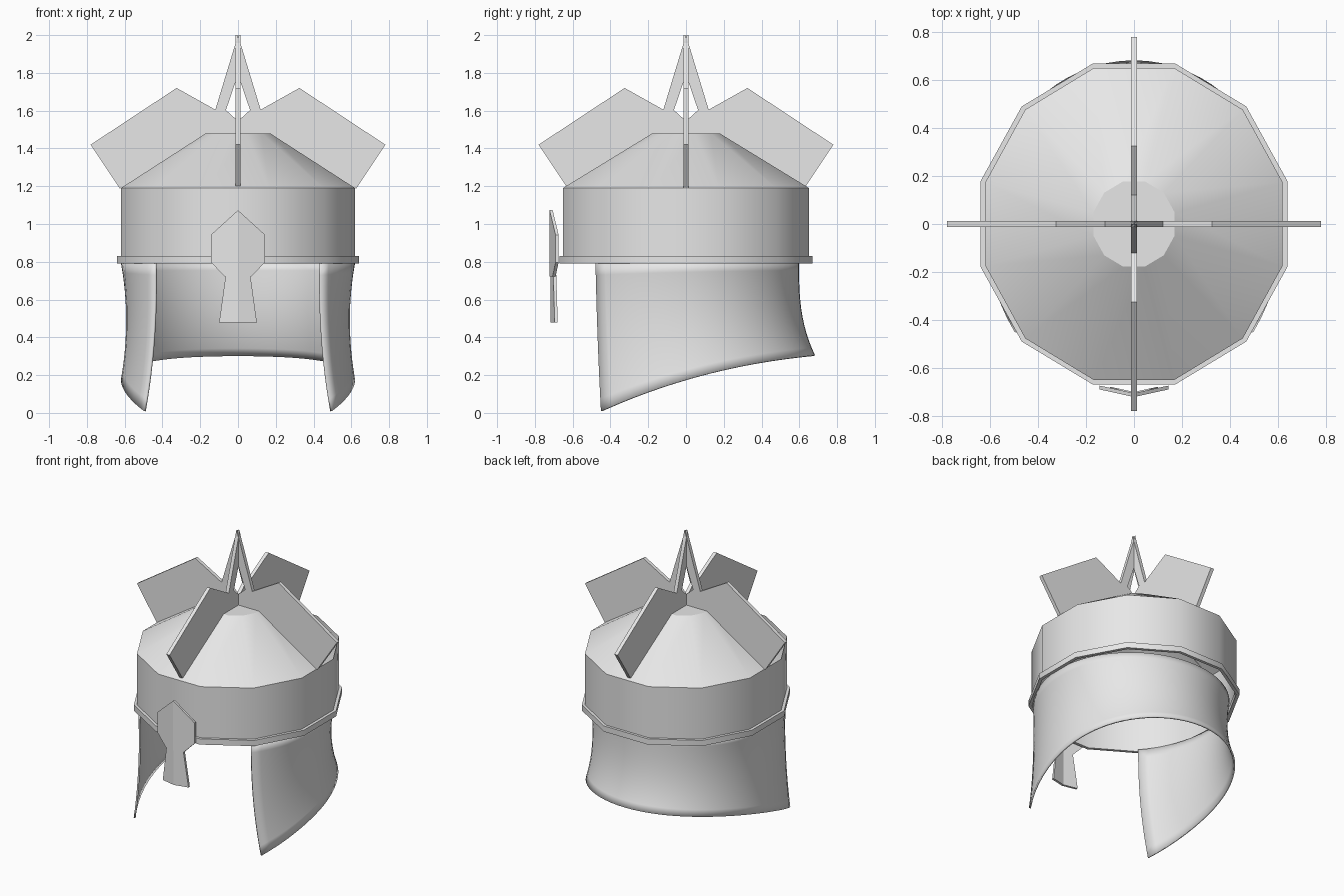
import bpy, bmesh, math
from mathutils import Matrix, Vector

if "Cube" in bpy.data.objects:
    bpy.data.objects.remove(bpy.data.objects["Cube"], do_unlink=True)

metal = bpy.data.materials.new("plain grey metal")
metal.use_nodes = True
GREY = (0.8, 0.8, 0.8, 1.0)
metal.diffuse_color = GREY
metal.node_tree.nodes["Principled BSDF"].inputs["Base Color"].default_value = GREY


def finish(name, bm, smooth=None):
    """Turn a bmesh into a named object with the grey material."""
    bmesh.ops.recalc_face_normals(bm, faces=bm.faces)
    mesh = bpy.data.meshes.new(name)
    bm.to_mesh(mesh)
    bm.free()
    obj = bpy.data.objects.new(name, mesh)
    bpy.context.collection.objects.link(obj)
    mesh.materials.append(metal)
    if smooth:
        bpy.ops.object.select_all(action="DESELECT")
        obj.select_set(True)
        bpy.context.view_layer.objects.active = obj
        bpy.ops.object.shade_smooth_by_angle(angle=math.radians(smooth))
    return obj


def loft(bm, rows, closed=True):
    """Skin quads between successive rows of points."""
    verts = [[bm.verts.new(p) for p in row] for row in rows]
    n = len(verts[0])
    for a, b in zip(verts, verts[1:]):
        for i in range(n if closed else n - 1):
            j = (i + 1) % n
            bm.faces.new((a[i], a[j], b[j], b[i]))
    return verts


def twelve_sided(half_x, half_y, z):
    """Twelve-sided ring, flat sides on the axes, given its half widths."""
    k = math.cos(math.radians(15))
    angles = [math.radians(15 + 30 * i) for i in range(12)]
    return [(half_x / k * math.cos(a), half_y / k * math.sin(a), z) for a in angles]


def extrude_outline(bm, points, thickness):
    """Solid plate from an outline, centred on its thickness along y."""
    face = bm.faces.new([bm.verts.new((x, -thickness / 2, z)) for x, z in points])
    out = bmesh.ops.extrude_face_region(bm, geom=[face])
    moved = [g for g in out["geom"] if isinstance(g, bmesh.types.BMVert)]
    bmesh.ops.translate(bm, verts=moved, vec=(0, thickness, 0))


# Bowl: upright wall and sloping crown
bm = bmesh.new()
loft(bm, [twelve_sided(0.62, 0.652, 0.79), twelve_sided(0.62, 0.652, 1.19),
          twelve_sided(0.17, 0.178, 1.48)])
finish("helmet_bowl", bm, 40)

# Flat top of the crown
bm = bmesh.new()
bm.faces.new([bm.verts.new(p) for p in twelve_sided(0.17, 0.178, 1.48)])
finish("crown_cap", bm)

# Band around the lower edge of the bowl
bm = bmesh.new()
inner, outer = (0.618, 0.65), (0.64, 0.67)
loft(bm, [twelve_sided(*inner, 0.79), twelve_sided(*outer, 0.79),
          twelve_sided(*outer, 0.83), twelve_sided(*inner, 0.83),
          twelve_sided(*inner, 0.79)])
bmesh.ops.remove_doubles(bm, verts=bm.verts, dist=0.0001)
finish("brow_band", bm, 40)


# Neck and cheek guard: waisted, flared at the back, open at the face
def guard_xy(u, t):
    end = math.radians(180 - (45.2 + 8.3 * t))
    a = u * end
    rx = 0.62 - 0.11 * t * (1 - t)
    ry = 0.598 + 0.085 * t ** 2.8 if math.cos(a) > 0 else 0.68 + 0.077 * t
    return rx * math.sin(a), ry * math.cos(a)


def guard_point(u, t):
    x, y = guard_xy(u, t)
    yb = guard_xy(u, 1)[1]
    hem = 0.175 + 0.29 * yb - 0.16 * yb ** 2 + 0.022 * yb ** 3
    return x, y, 0.795 + t * (hem - 0.795)


bm = bmesh.new()
COLS, ROWS = 48, 12
loft(bm, [[guard_point(2 * i / COLS - 1, r / ROWS) for i in range(COLS + 1)]
          for r in range(ROWS + 1)], closed=False)
guard = finish("neck_and_cheek_guard", bm, 40)
# thickness grows towards the inside
mid = guard.data.polygons[COLS // 2]
solid = guard.modifiers.new("thickness", "SOLIDIFY")
solid.thickness = 0.012
solid.offset = -1 if mid.normal.dot(Vector((0, 1, 0))) > 0 else 1

# Four crest fins meeting in a central spike
fin = [(0, 2.0), (0.12, 1.605), (0.325, 1.72), (0.78, 1.42), (0.625, 1.187),
       (0.17, 1.465), (0, 1.46), (0, 1.545), (0.064, 1.603), (0, 1.79)]
for i, side in enumerate(("left", "back", "right", "front")):
    bm = bmesh.new()
    extrude_outline(bm, fin, 0.025)
    bm.transform(Matrix.Rotation(math.radians(90 * i), 4, "Z"))
    finish("crest_fin_" + side, bm)


# Front ornament: plates folded along a vertical centre line
def folded_plate(name, half, ridge_y):
    bm = bmesh.new()
    for s in (1, -1):
        extrude_outline(bm, [(s * x, z) for x, z in half], 0.016)
    for v in bm.verts:
        v.co.y += ridge_y + 0.22 * abs(v.co.x)
    bmesh.ops.remove_doubles(bm, verts=bm.verts, dist=0.0001)
    # drop the hidden wall on the fold
    fold = [f for f in bm.faces if all(abs(v.co.x) < 0.0001 for v in f.verts)]
    bmesh.ops.delete(bm, geom=fold, context="FACES_ONLY")
    finish(name, bm)


folded_plate("brow_ornament", [(0, 1.073), (0.143, 0.943), (0.143, 0.797),
                               (0.07, 0.722), (0, 0.722)], -0.714)
folded_plate("nose_guard", [(0, 0.73), (0.065, 0.73), (0.1, 0.478), (0, 0.478)], -0.709)
